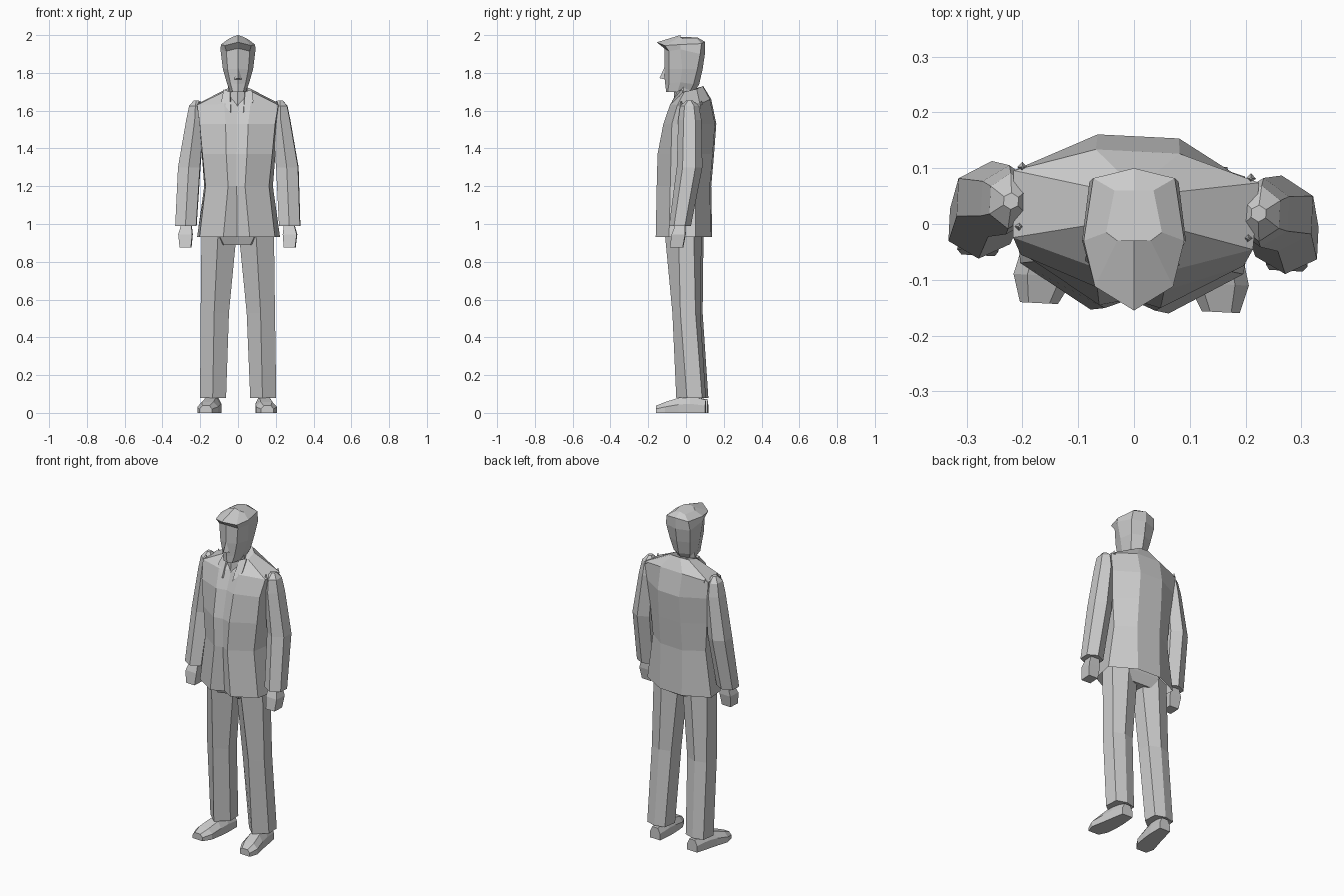
import bpy, bmesh
from math import sin, cos, pi
from mathutils import Matrix

TURN = Matrix.Rotation(-0.05, 4, 'Z')   # body is turned slightly


def loft(name, rings, caps=(True, True), side=1, turn=True):
    """Skin a stack of equal-sized rings with flat faces."""
    bm = bmesh.new()
    rows = [[bm.verts.new((p[0] * side, p[1], p[2])) for p in r] for r in rings]
    n = len(rows[0])
    for a, b in zip(rows, rows[1:]):
        for i in range(n):
            j = (i + 1) % n
            bm.faces.new((a[i], a[j], b[j], b[i]))
    if caps[0]:
        bm.faces.new(rows[0])
    if caps[1]:
        bm.faces.new(rows[-1])
    bmesh.ops.remove_doubles(bm, verts=bm.verts, dist=0.0005)
    bmesh.ops.recalc_face_normals(bm, faces=bm.faces)
    if turn:
        bm.transform(TURN)
    me = bpy.data.meshes.new(name)
    bm.to_mesh(me)
    bm.free()
    ob = bpy.data.objects.new(name, me)
    bpy.context.collection.objects.link(ob)
    return ob


def full(half):
    """Mirror a half ring (front to back) across x = 0."""
    return half + [(-x, y, z) for x, y, z in reversed(half) if x > 0]


def level(z, *pts):
    return full([(x, y, z) for x, y in pts])


def oval(cx, cy, z, rx, ry, n=6):
    """Ring with a ridge at the front."""
    return [(cx + rx * sin(2 * pi * i / n), cy - ry * cos(2 * pi * i / n), z)
            for i in range(n)]


# Jacket, open at the hem with a recessed front strip
loft("jacket", [
    level(0.93, (0, -.12), (.07, -.157), (.2, -.08), (.22, .06), (.075, .135)),
    level(1.2, (0, -.135), (.045, -.153), (.168, -.075), (.182, .06), (.075, .13)),
    level(1.37, (0, -.135), (.055, -.148), (.185, -.07), (.195, .065), (.075, .145)),
    level(1.53, (0, -.1), (.06, -.117), (.2, -.065), (.208, .08), (.073, .157)),
    full([(0, -.06, 1.635), (.07, -.08, 1.635), (.215, -.035, 1.63),
          (.22, .085, 1.635), (.075, .13, 1.66)]),
    full([(0, -.045, 1.66), (.045, -.04, 1.68), (.075, -.005, 1.7),
          (.065, .06, 1.715), (.03, .09, 1.73)]),
], caps=(False, True))

# Neck
loft("neck", [oval(0, -.01, 1.62, .055, .055, 8), oval(0, -.012, 1.76, .05, .05, 8)])

# Head with an overhanging hairline
loft("head", [
    level(1.7, (0, -.105), (.028, -.097), (.042, -.045), (.035, .02), (0, .045)),
    full([(0, -.11, 1.74), (.04, -.09, 1.745), (.06, -.03, 1.75),
          (.055, .04, 1.74), (0, .07, 1.74)]),
    level(1.82, (0, -.115), (.055, -.09), (.08, -.02), (.068, .06), (0, .088)),
    full([(0, -.115, 1.93), (.062, -.09, 1.915), (.093, -.03, 1.925),
          (.08, .075, 1.9), (0, .1, 1.9)]),
    full([(0, -.155, 1.962), (.07, -.112, 1.945), (.09, -.03, 1.95),
          (.073, .082, 1.955), (0, .1, 1.965)]),
    full([(0, -.03, 2.0), (.03, -.03, 1.99), (.05, -.015, 1.98),
          (.035, .06, 1.98), (0, .06, 1.988)]),
], turn=False)
loft("nose", [[(-.022, -.112, 1.765), (.022, -.112, 1.765), (0, -.114, 1.83)],
              [(0, -.14, 1.772)] * 3], caps=(True, False), turn=False)

# Hips under the jacket
loft("hips", [
    level(0.89, (0, -.06), (.07, -.09), (.12, 0), (.08, .07)),
    level(0.95, (0, -.1), (.1, -.11), (.19, 0), (.1, .09)),
    level(1.1, (0, -.09), (.1, -.1), (.165, 0), (.1, .09)),
])

for s, tag in ((1, "right"), (-1, "left")):
    # Sleeve from pointed shoulder to elbow and cuff
    loft(tag + "_sleeve", [
        oval(.222, .03, 1.655, .015, .015), oval(.225, .03, 1.625, .04, .05),
        oval(.228, .032, 1.55, .054, .062), oval(.26, .032, 1.3, .067, .068),
        oval(.275, -.018, .99, .064, .058)], side=s)
    # Hand
    loft(tag + "_hand", [
        [(cx + dx * w, cy + dy * d, z) for dx, dy in ((-1, -1), (1, -1), (1, 1), (-1, 1))]
        for cx, cy, z, w, d in ((.272, -.015, 1.0, .026, .025), (.277, -.025, .945, .037, .036),
                                (.276, -.036, .875, .03, .034))], side=s)
    # Trouser leg, six sided with a front crease
    loft(tag + "_trouser_leg", [
        [(x0, yf, z), (x2, ym - .02, z), (x2 - .008, ym + .06, z),
         (x0, yb, z), (x1 + .008, ym + .06, z), (x1, ym - .02, z)]
        for z, x1, x0, x2, yf, ym, yb in (
            (.96, .005, .1, .192, -.108, -.01, .088), (.53, .047, .123, .197, -.066, .0, .082),
            (.08, .064, .132, .202, -.045, .035, .112))], side=s)
    # Shoe
    loft(tag + "_shoe", [
        [(cx + w * dx, y, h * dz) for dx, dz in
         ((-1, 0), (1, 0), (1, .55), (.55, 1), (-.55, 1), (-1, .55))]
        for y, cx, w, h in ((.11, .128, .034, .07), (.03, .135, .045, .088),
                            (-.03, .143, .05, .08), (-.1, .156, .055, .058),
                            (-.15, .163, .034, .038))], side=s)
    # Collar flap and lapel
    loft(tag + "_collar", [
        [(.04, -.045, 1.70), (.075, -.02, 1.712), (.085, -.07, 1.65), (.035, -.098, 1.59)],
        [(.036, -.038, 1.69), (.07, -.012, 1.70), (.08, -.062, 1.64), (.032, -.088, 1.59)]],
        side=s)
    # Shoulder studs
    for y in (-.015, .092):
        loft(tag + "_shoulder_stud", [oval(.205, y, 1.63, .009, .009, 4),
                                      oval(.205, y, 1.65, .002, .002, 4)], side=s)
